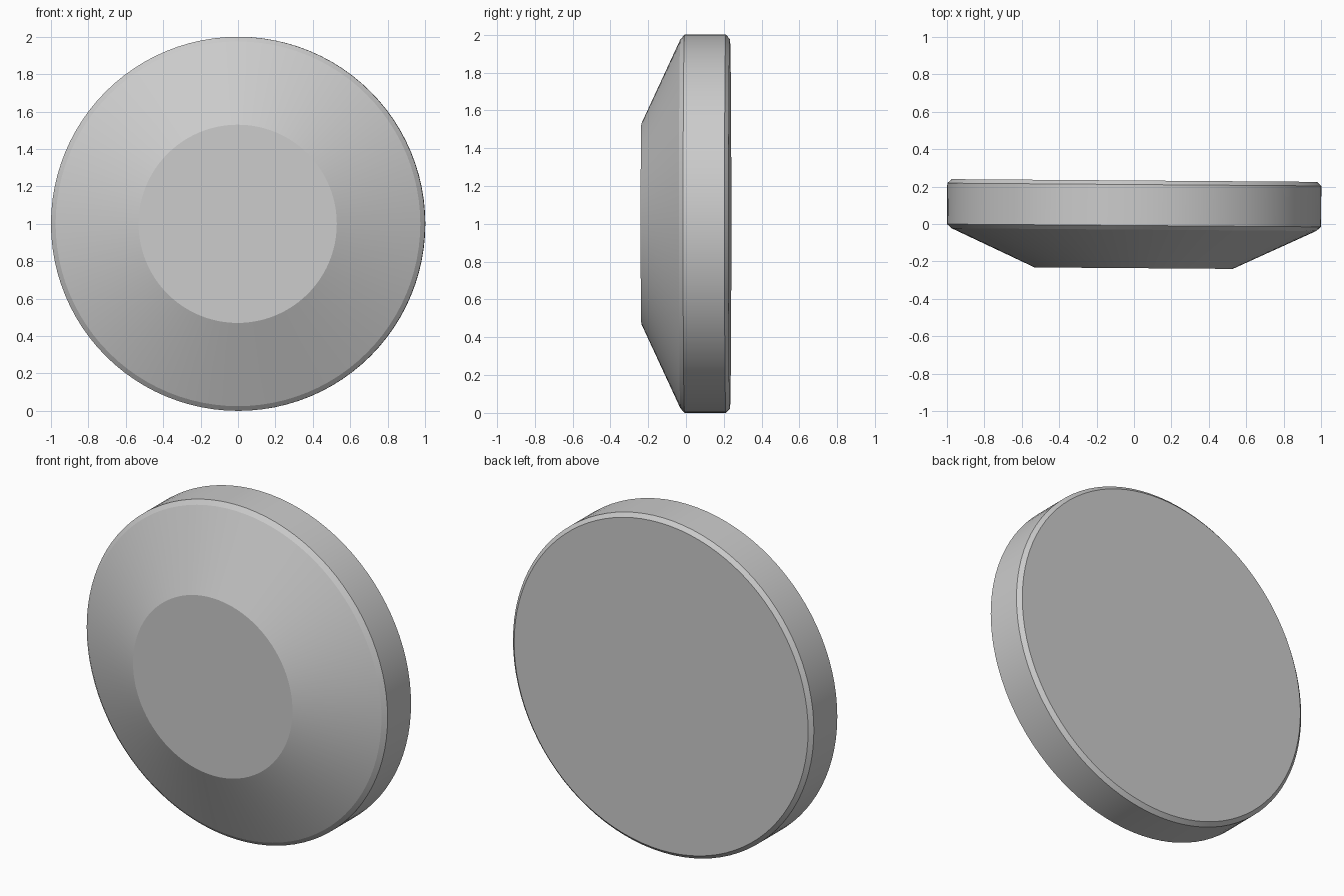
import bpy, bmesh, math
from mathutils import Matrix, Vector

if "Cube" in bpy.data.objects:
    bpy.data.objects.remove(bpy.data.objects["Cube"])

SEGMENTS = 96
# Half profile of the disc: (radius, depth along y), front to back
PROFILE = [(0.53, -0.236), (0.975, -0.03), (1.0, -0.008),
           (1.0, 0.211), (0.977, 0.2325)]

# Lathe the profile around the y axis
bm = bmesh.new()
rings = []
for r, y in PROFILE:
    rings.append([bm.verts.new((r * math.sin(2 * math.pi * i / SEGMENTS), y,
                                r * math.cos(2 * math.pi * i / SEGMENTS)))
                  for i in range(SEGMENTS)])
for a, b in zip(rings, rings[1:]):
    for i in range(SEGMENTS):
        j = (i + 1) % SEGMENTS
        bm.faces.new((a[i], a[j], b[j], b[i]))

# Flat front and back
bm.faces.new(rings[0])
bm.faces.new(rings[-1])
bmesh.ops.recalc_face_normals(bm, faces=bm.faces[:])

# Very slight turn of the disc about z, then stand it on the ground
bm.transform(Matrix.Translation(Vector((0, 0, 1))) @ Matrix.Rotation(-0.0075, 4, 'Z'))

mesh = bpy.data.meshes.new("button_disc")
bm.to_mesh(mesh)
bm.free()
disc = bpy.data.objects.new("button_disc", mesh)
bpy.context.collection.objects.link(disc)

# Smooth around the rim, crisp between bands
bpy.context.view_layer.objects.active = disc
disc.select_set(True)
bpy.ops.object.shade_smooth_by_angle(angle=math.radians(12))
